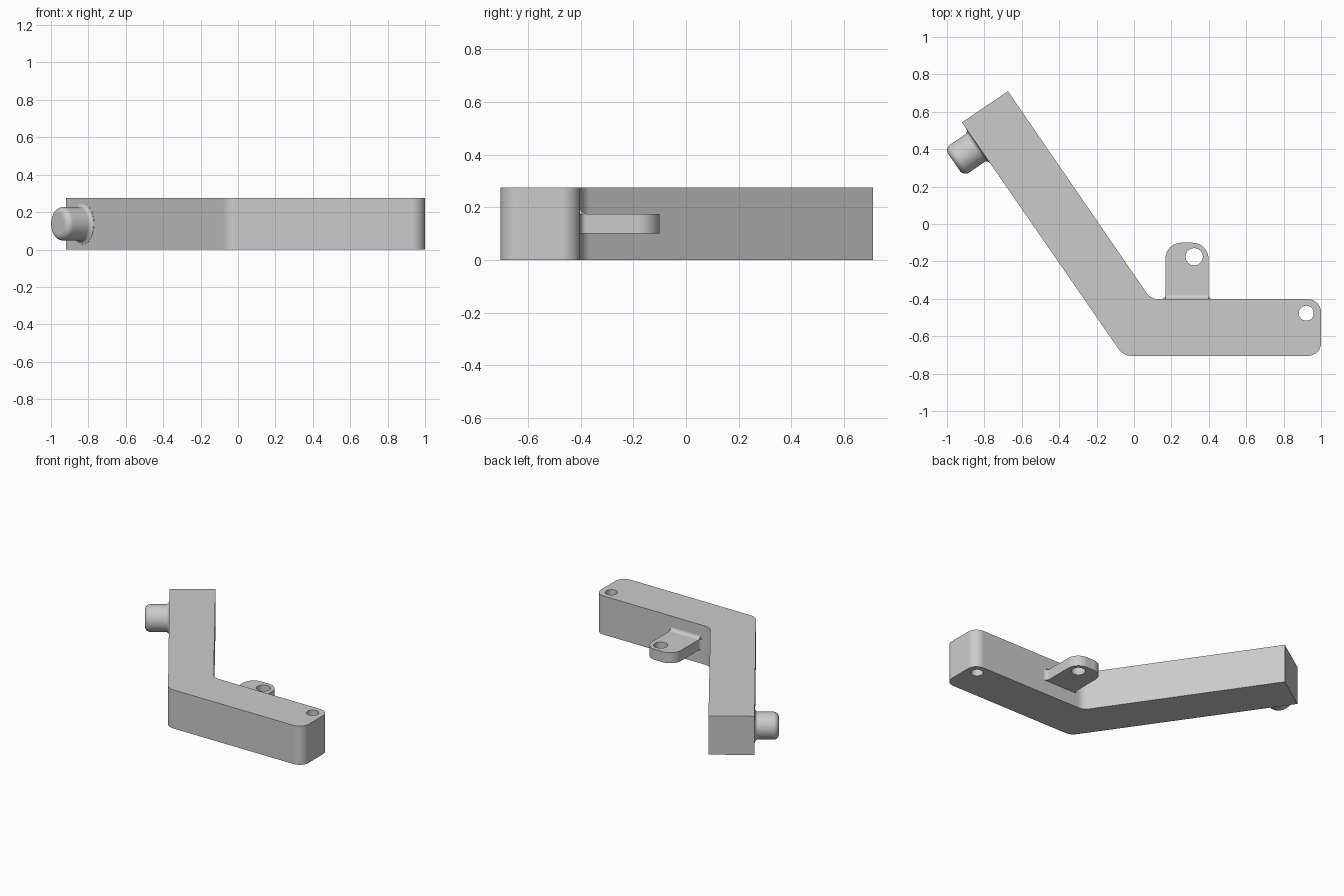
import bpy, bmesh, math
from mathutils import Vector, Matrix

cube = bpy.data.objects.get("Cube")
if cube:
    bpy.data.objects.remove(cube, do_unlink=True)

grey = bpy.data.materials.new("plain_grey")
grey.use_nodes = True
colour = (0.6, 0.6, 0.6, 1)
grey.diffuse_color = colour
grey.node_tree.nodes["Principled BSDF"].inputs["Base Color"].default_value = colour


def rounded(corners, steps=10):
    """Replace each (x, y, radius) corner with a tangent arc."""
    points = []
    for i, (x, y, r) in enumerate(corners):
        p = Vector((x, y))
        if r == 0:
            points.append(p)
            continue
        a = (Vector(corners[i - 1][:2]) - p).normalized()
        b = (Vector(corners[(i + 1) % len(corners)][:2]) - p).normalized()
        half = a.angle(b) / 2
        centre = p + (a + b).normalized() * (r / math.sin(half))
        start = p + a * (r / math.tan(half)) - centre
        end = p + b * (r / math.tan(half)) - centre
        sweep = math.pi - 2 * half
        for k in range(steps + 1):
            t = k / steps
            arc = start * math.sin((1 - t) * sweep) + end * math.sin(t * sweep)
            points.append(centre + arc / math.sin(sweep))
    return points


def make_object(name, bm, matrix=None):
    bmesh.ops.remove_doubles(bm, verts=bm.verts, dist=0.0005)
    bmesh.ops.recalc_face_normals(bm, faces=bm.faces)
    if matrix:
        bm.transform(matrix)
    mesh = bpy.data.meshes.new(name)
    bm.to_mesh(mesh)
    bm.free()
    mesh.materials.append(grey)
    obj = bpy.data.objects.new(name, mesh)
    bpy.context.collection.objects.link(obj)
    return obj


def prism(name, corners, low, high, matrix=None):
    bm = bmesh.new()
    face = bm.faces.new([bm.verts.new((p.x, p.y, low)) for p in rounded(corners)])
    top = bmesh.ops.extrude_face_region(bm, geom=[face])["geom"]
    verts = [v for v in top if isinstance(v, bmesh.types.BMVert)]
    bmesh.ops.translate(bm, verts=verts, vec=(0, 0, high - low))
    return make_object(name, bm, matrix)


def activate(obj):
    bpy.ops.object.select_all(action="DESELECT")
    obj.select_set(True)
    bpy.context.view_layer.objects.active = obj


def drill(obj, x, y, radius):
    bm = bmesh.new()
    bmesh.ops.create_cone(bm, cap_ends=True, segments=48, radius1=radius,
                          radius2=radius, depth=2)
    cutter = make_object("hole_cutter", bm, Matrix.Translation((x, y, 0)))
    cutter.hide_render = True
    mod = obj.modifiers.new("hole", "BOOLEAN")
    mod.operation, mod.solver, mod.object = "DIFFERENCE", "EXACT", cutter
    activate(obj)
    bpy.ops.object.modifier_apply(modifier=mod.name)
    bpy.data.objects.remove(cutter, do_unlink=True)


def smooth(obj):
    activate(obj)
    bpy.ops.object.shade_smooth_by_angle(angle=math.radians(30))
    mod = obj.modifiers.new("even_shading", "WEIGHTED_NORMAL")
    mod.keep_sharp = True


height = 0.275
wall = -0.402

# Bent arm with rounded bend and rounded free end
arm = prism("bent_arm", [
    (-0.92, 0.543, 0), (-0.674, 0.71, 0), (0.09, wall, 0.08),
    (1, wall, 0.07), (1, -0.705, 0.07), (-0.057, -0.705, 0.08)], 0, height)
drill(arm, 0.921, -0.477, 0.04)

# Side lug, flaring into the wall
left, right, flare = 0.168, 0.398, 0.025
lug = prism("side_lug", [
    (left - flare, wall - 0.02, 0), (left - flare, wall, 0), (left, wall, flare),
    (left, -0.1, 0.085), (right, -0.1, 0.085), (right, wall, flare),
    (right + flare, wall, 0), (right + flare, wall - 0.02, 0)], 0.1, 0.175)
drill(lug, 0.322, -0.175, 0.046)

# Fillet strip along the top of the lug, drawn in the y-z plane
along_x = Matrix(((0, 0, 1, 0), (1, 0, 0, 0), (0, 1, 0, 0), (0, 0, 0, 1)))
fillet = prism("lug_fillet", [
    (wall - 0.01, 0.17, 0), (wall - 0.01, 0.175 + flare, 0),
    (wall, 0.175 + flare, 0), (wall, 0.175, flare),
    (wall + flare, 0.175, 0), (wall + flare, 0.17, 0)], left, right, along_x)

# Round peg, turned from a profile and set square to the arm
profile = rounded([(0, -0.03, 0), (0.112, -0.03, 0), (0.112, 0, 0),
                   (0.09, 0, 0.022), (0.09, 0.155, 0.035), (0, 0.155, 0)])
bm = bmesh.new()
ring = [bm.verts.new((p.x, 0, p.y)) for p in profile]
edges = [bm.edges.new(pair) for pair in zip(ring, ring[1:])]
bmesh.ops.spin(bm, geom=ring + edges, cent=(0, 0, 0), axis=(0, 0, 1),
               angle=math.tau, steps=64)
outward = Vector((-0.824, -0.566, 0))
place = (Matrix.Translation((-0.834, 0.417, height / 2))
         @ outward.to_track_quat("Z", "Y").to_matrix().to_4x4())
peg = make_object("round_peg", bm, place)

for part in (arm, lug, fillet, peg):
    smooth(part)
